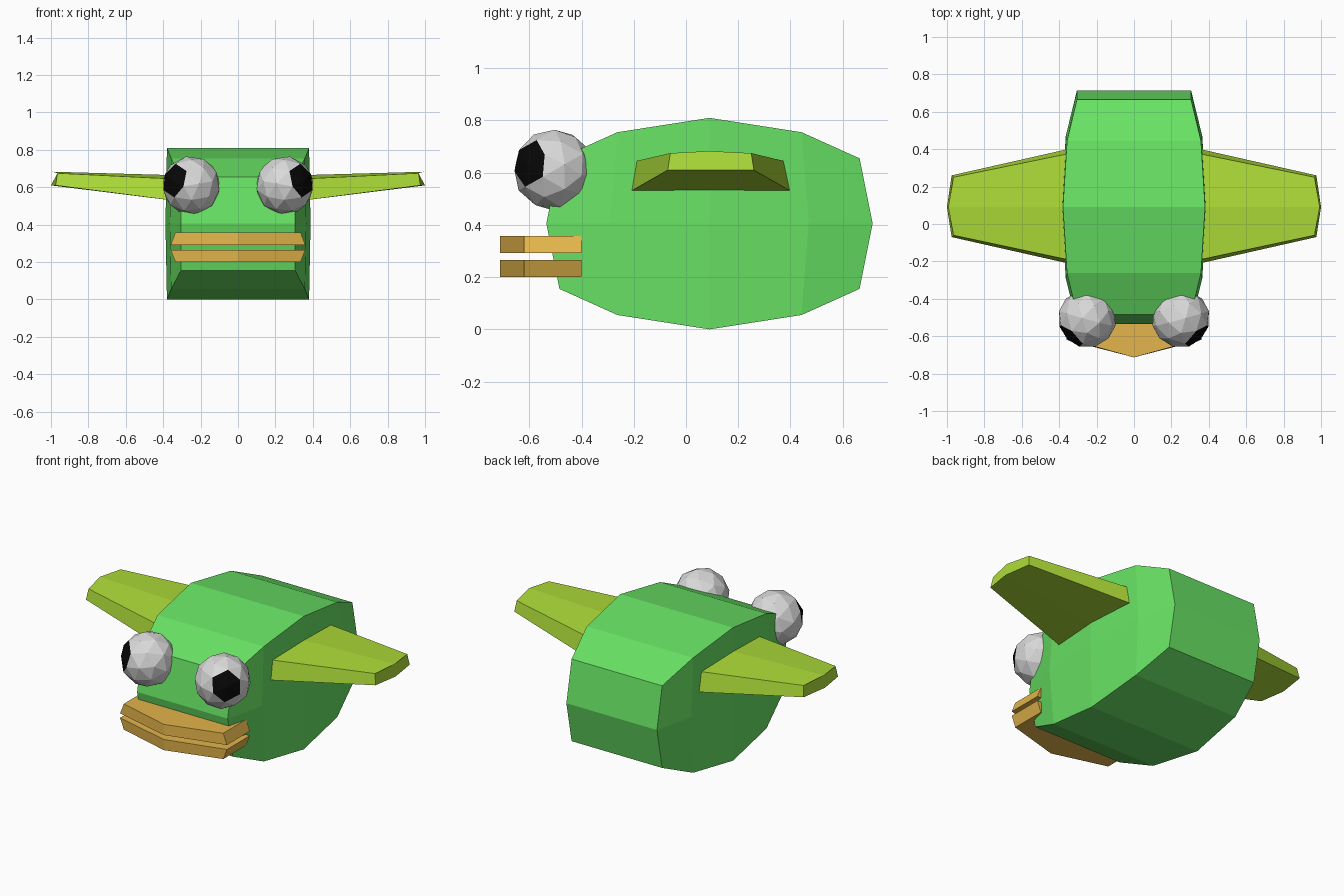
import bpy, bmesh, math
from mathutils import Vector, Matrix

cube = bpy.data.objects.get("Cube")
if cube:
    bpy.data.objects.remove(cube, do_unlink=True)


def material(name, rgb):
    m = bpy.data.materials.new(name)
    m.use_nodes = True
    col = (*rgb, 1.0)
    m.diffuse_color = col
    bsdf = next(n for n in m.node_tree.nodes if n.type == 'BSDF_PRINCIPLED')
    bsdf.inputs["Base Color"].default_value = col
    bsdf.inputs["Roughness"].default_value = 0.8
    return m


GREEN = material("leaf green", (0.138, 0.76, 0.127))
LIME = material("lime", (0.42, 0.72, 0.04))
ORANGE = material("beak orange", (0.77, 0.46, 0.07))
WHITE = material("eye white", (0.70, 0.70, 0.70))
BLACK = material("pupil black", (0.002, 0.002, 0.002))


def finish(name, bm, mats):
    bmesh.ops.recalc_face_normals(bm, faces=bm.faces)
    me = bpy.data.meshes.new(name)
    bm.to_mesh(me)
    bm.free()
    for m in mats:
        me.materials.append(m)
    ob = bpy.data.objects.new(name, me)
    bpy.context.collection.objects.link(ob)
    return ob


def loft(name, rings, mat):
    """Join equal rings of points into a closed solid."""
    bm = bmesh.new()
    vs = [[bm.verts.new(p) for p in r] for r in rings]
    n = len(vs[0])
    for a, b in zip(vs, vs[1:]):
        for i in range(n):
            j = (i + 1) % n
            bm.faces.new((a[i], a[j], b[j], b[i]))
    bm.faces.new(vs[0])
    bm.faces.new(vs[-1])
    return finish(name, bm, [mat])


# Body: twelve-sided outline with gently bulging, tapering sides
CY, CZ = 0.09, 0.405
quarter = [(0.625, 0, 0.305), (0.575, 0.25, 0.305), (0.353, 0.35, 0.358), (0, 0.405, 0.38)]
upper = quarter + [(-y, z, w) for y, z, w in reversed(quarter[:3])]
outline = upper + [(y, -z, w) for y, z, w in reversed(upper[1:-1])]
bulge = [(0.38, 0, 0.365), (0, 0, 0.388), (-0.38, 0, 0.365)]
patches = [(0, 1, 2, 12), (12, 2, 3, 13), (13, 3, 4, 14), (14, 4, 5, 6),
           (6, 7, 8, 14), (14, 8, 9, 13), (13, 9, 10, 12), (12, 10, 11, 0)]
bm = bmesh.new()
sides = []
for s in (1, -1):
    vs = [bm.verts.new((s * w, CY + y, CZ + z)) for y, z, w in outline + bulge]
    for p in patches:
        bm.faces.new([vs[i] for i in p])
    sides.append(vs)
for i in range(12):
    j = (i + 1) % 12
    bm.faces.new((sides[0][i], sides[0][j], sides[1][j], sides[1][i]))
finish("body", bm, [GREEN])

# Wings: tapered, with a pointed tip
root = [(-0.21, 0.53), (-0.19, 0.645), (0.09, 0.665), (0.375, 0.645), (0.40, 0.53), (0.09, 0.53)]
tip = [(-0.07, 0.61), (-0.06, 0.675), (0.09, 0.683), (0.25, 0.675), (0.26, 0.61), (0.09, 0.61)]
tip_x = [0.975, 0.965, 0.993, 0.965, 0.975, 1.0]
for s, side in ((1, "left"), (-1, "right")):
    loft(side + "_wing", [[(s * 0.355, y, z) for y, z in root],
                          [(s * x, y, z) for x, (y, z) in zip(tip_x, tip)]], LIME)


# Lips: pointed plates, narrower on their outer faces
def lip_ring(w, z):
    return [(0, -0.713, z), (w, -0.62, z), (w, -0.40, z), (-w, -0.40, z), (-w, -0.62, z)]


loft("upper_lip", [lip_ring(0.36, 0.292), lip_ring(0.335, 0.357)], ORANGE)
loft("lower_lip", [lip_ring(0.36, 0.265), lip_ring(0.335, 0.20)], ORANGE)

# Eyes: faceted balls, the six faces round one corner are the pupil
for s, side in ((1, "left"), (-1, "right")):
    bm = bmesh.new()
    bmesh.ops.create_icosphere(bm, subdivisions=2, radius=0.157)
    pupil = next(v for v in bm.verts if len(v.link_edges) == 6)
    near = next(e.other_vert(pupil) for e in pupil.link_edges
                if len(e.other_vert(pupil).link_edges) == 5)
    for f in pupil.link_faces:
        f.material_index = 1

    def frame(d, u):
        d = d.normalized()
        u = (u - d * u.dot(d)).normalized()
        return Matrix((d, u, d.cross(u))).transposed()

    # turn the pupil outward, then place and mirror
    turn = frame(Vector((0.68, -0.70, 0.20)), Vector((0.10, 0.138, 0.069))) \
        @ frame(pupil.co.copy(), near.co.copy()).transposed()
    for v in bm.verts:
        p = turn @ v.co + Vector((0.25, -0.505, 0.61))
        v.co = (s * p.x, p.y, p.z)
    finish(side + "_eye", bm, [WHITE, BLACK])
